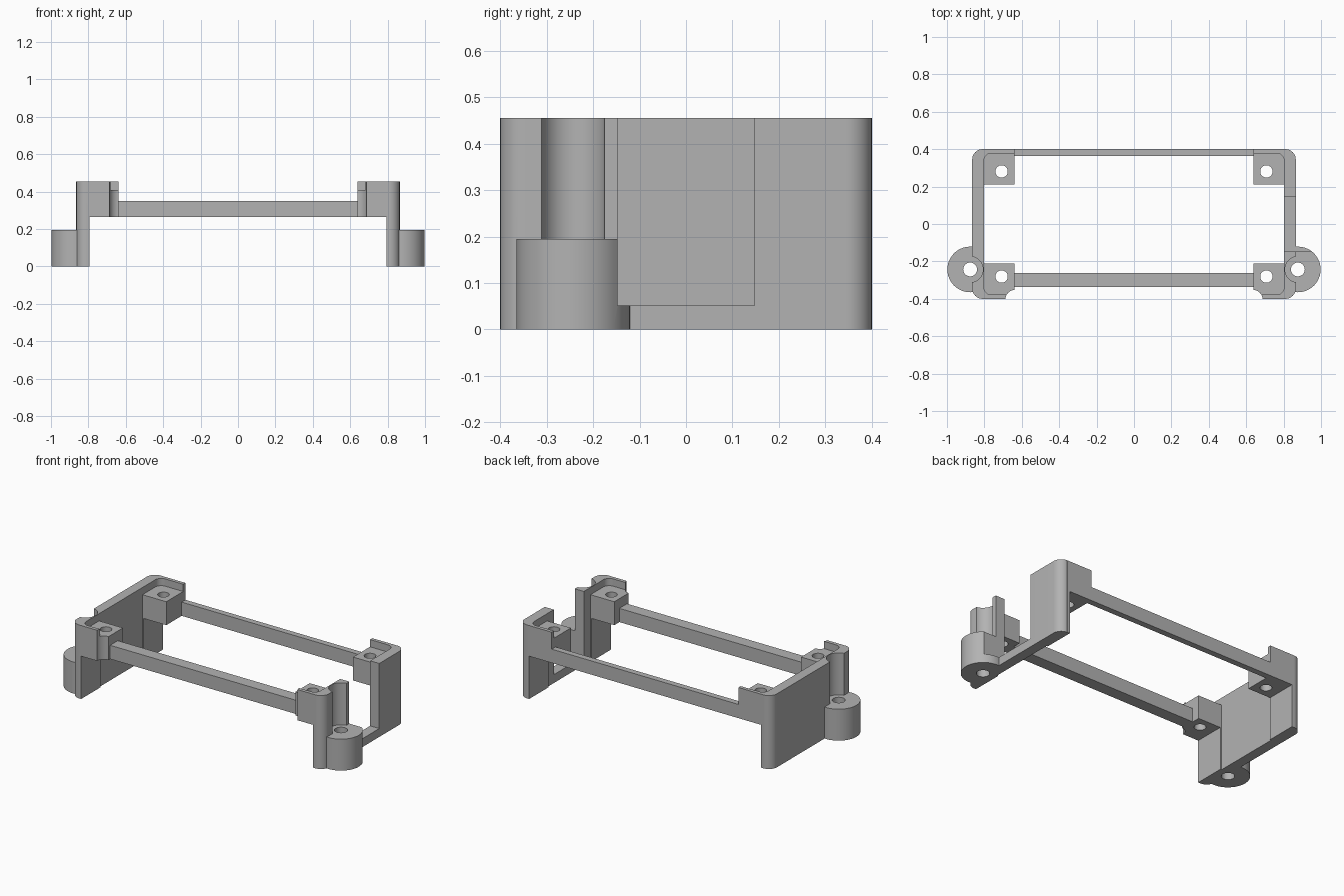
import bpy, bmesh
from math import radians, cos, sin

cube = bpy.data.objects.get("Cube")
if cube:
    bpy.data.objects.remove(cube, do_unlink=True)

grey = bpy.data.materials.new("matte grey")
grey.use_nodes = True
colour = (0.45, 0.45, 0.45, 1)
grey.diffuse_color = colour
grey.node_tree.nodes["Principled BSDF"].inputs["Base Color"].default_value = colour

TOP, PAD, UNDER = 0.455, 0.41, 0.265    # wall top, screw pad top, pad underside
OUT, INN, END, DEEP = 0.865, 0.803, 0.64, 0.4
BOSS_X, BOSS_Y, BOSS_R, BOSS_TOP = 0.876, -0.243, 0.122, 0.195


def arc(cx, cy, r, a0, a1, n=10):
    angles = [radians(a0 + (a1 - a0) * i / n) for i in range(n + 1)]
    return [(cx + r * cos(a), cy + r * sin(a)) for a in angles]


def prism(name, outline, z0, z1, sx=1, sy=1):
    """Extrude a plan outline from z0 to z1, optionally mirrored."""
    bm = bmesh.new()
    face = bm.faces.new([bm.verts.new((x * sx, y * sy, z0)) for x, y in outline])
    new = bmesh.ops.extrude_face_region(bm, geom=[face])["geom"]
    verts = [g for g in new if isinstance(g, bmesh.types.BMVert)]
    bmesh.ops.translate(bm, verts=verts, vec=(0, 0, z1 - z0))
    bmesh.ops.recalc_face_normals(bm, faces=bm.faces)
    mesh = bpy.data.meshes.new(name)
    bm.to_mesh(mesh)
    bm.free()
    mesh.materials.append(grey)
    ob = bpy.data.objects.new(name, mesh)
    bpy.context.collection.objects.link(ob)
    return ob


def rect(x0, x1, y0, y1):
    return [(x0, y0), (x1, y0), (x1, y1), (x0, y1)]


def disc(x, y, r):
    return arc(x, y, r, 0, 352.5, 47)


def combine(ob, other, operation):
    bpy.ops.object.select_all(action='DESELECT')
    bpy.context.view_layer.objects.active = ob
    ob.select_set(True)
    mod = ob.modifiers.new("join", 'BOOLEAN')
    mod.operation, mod.solver, mod.object = operation, 'EXACT', other
    bpy.ops.object.modifier_apply(modifier=mod.name)
    bpy.data.objects.remove(other, do_unlink=True)


def bracket(name, s, windowed):
    # side wall with rounded outer corners
    r = 0.055
    plan = ([(INN, -DEEP)] + arc(OUT - r, -DEEP + r, r, -90, 0)
            + arc(OUT - r, DEEP - r, r, 0, 90) + [(INN, DEEP)])
    ob = prism(name, plan, 0, TOP, s)

    def add(*a):
        combine(ob, prism("piece", *a), 'UNION')

    def cut(*a):
        combine(ob, prism("cutter", *a), 'DIFFERENCE')

    # mounting boss on the outside of the wall
    hull = prism("boss", disc(BOSS_X, BOSS_Y, BOSS_R), 0, BOSS_TOP, s)
    combine(hull, prism("cutter", rect(0.6, INN + 0.01, -0.5, 0.1), -0.1, 0.5, s), 'DIFFERENCE')
    combine(ob, hull, 'UNION')

    for t in (-1, 1):
        # corner block, thickened foot, and sunken screw pad with its hole
        add(rect(END, INN + 0.01, 0.212, DEEP), UNDER, TOP, s, t)
        add(rect(0.795, INN + 0.01, 0.212, DEEP), 0, UNDER + 0.01, s, t)
        recess = [(0.5, 0.1), (INN, 0.1)] + arc(INN - 0.04, 0.338, 0.04, 0, 90) + [(0.5, 0.378)]
        cut(recess, PAD, TOP + 0.1, s, t)
        cut(disc(0.708, 0.281, 0.033), 0.1, 0.6, s, t)

    # scooped front edge, screwdriver groove and boss hole
    cut(disc(END - 0.005, -DEEP - 0.005, 0.053), 0.1, 0.6, s)
    cut(disc(BOSS_X, BOSS_Y, 0.069), BOSS_TOP, 0.6, s)
    cut(disc(BOSS_X, BOSS_Y, 0.037), -0.1, 0.3, s)

    # open window through one wall
    if windowed:
        cut(rect(0.7, 1.1, -0.147, 0.147), 0.052, 0.6, s)
    return ob


parts = [
    bracket("left_bracket", 1, True),
    bracket("right_bracket", -1, False),
    prism("back_rail", rect(-END, END, 0.363, DEEP), UNDER, 0.35),
    prism("front_rail", rect(-END, END, -0.337, -0.262), UNDER, 0.35),
]

for ob in parts:
    bpy.ops.object.select_all(action='DESELECT')
    ob.select_set(True)
    bpy.context.view_layer.objects.active = ob
    bpy.ops.object.shade_smooth_by_angle(angle=radians(30))
